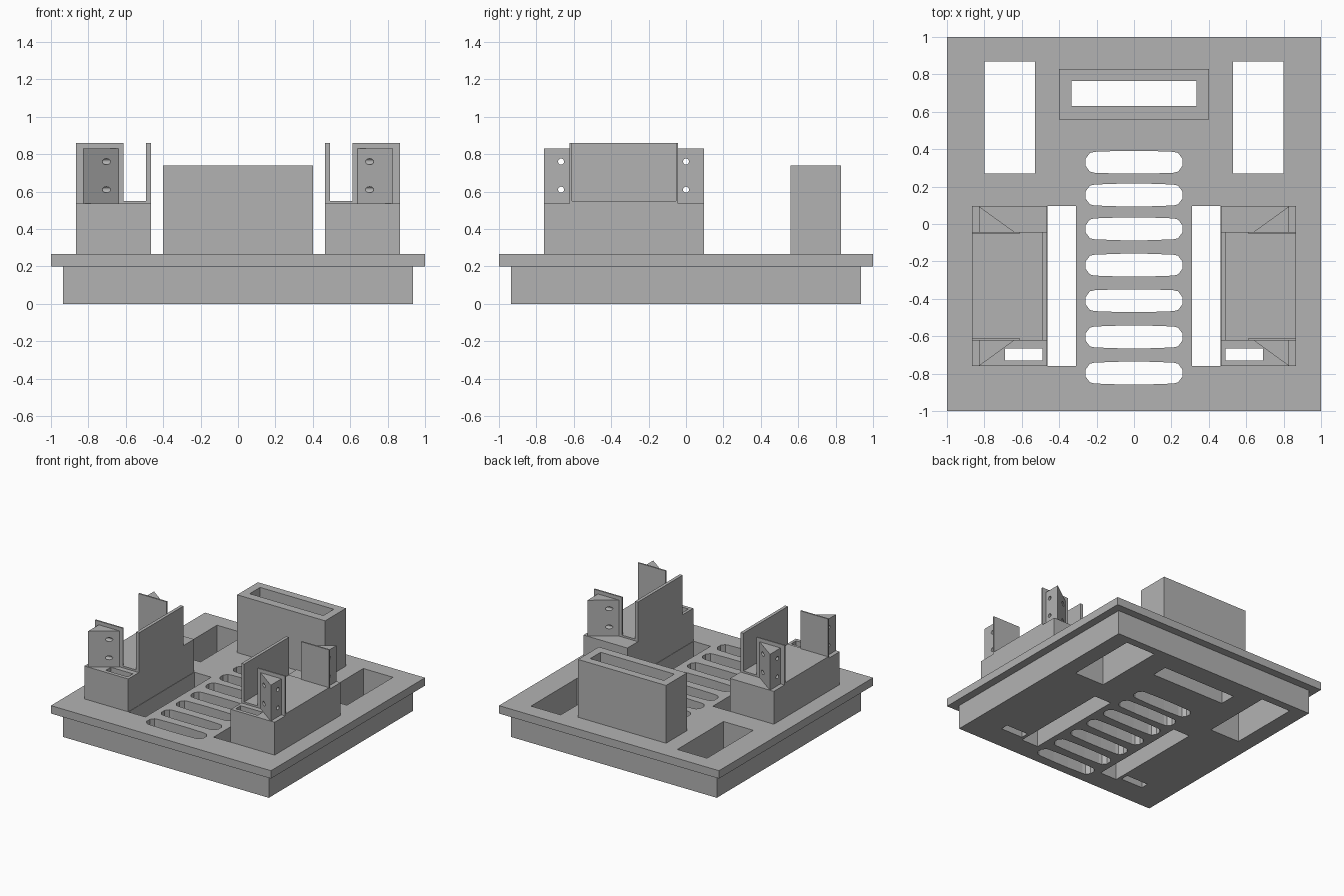
import bpy
import bmesh
from math import pi
from mathutils import Matrix

cube = bpy.data.objects.get("Cube")
if cube:
    bpy.data.objects.remove(cube, do_unlink=True)

GREY = (0.45, 0.45, 0.45, 1)
grey = bpy.data.materials.new("plain grey")
grey.use_nodes = True
grey.diffuse_color = GREY
grey.node_tree.nodes["Principled BSDF"].inputs["Base Color"].default_value = GREY


def finish(name, bm):
    bmesh.ops.recalc_face_normals(bm, faces=bm.faces)
    mesh = bpy.data.meshes.new(name)
    bm.to_mesh(mesh)
    bm.free()
    mesh.materials.append(grey)
    obj = bpy.data.objects.new(name, mesh)
    bpy.context.collection.objects.link(obj)
    return obj


def prisms(name, outlines, z0, z1):
    """Upright prisms, one for each outline, in a single object."""
    bm = bmesh.new()
    for outline in outlines:
        face = bm.faces.new([bm.verts.new((x, y, z0)) for x, y in outline])
        top = bmesh.ops.extrude_face_region(bm, geom=[face])["geom"]
        verts = [v for v in top if isinstance(v, bmesh.types.BMVert)]
        bmesh.ops.translate(bm, verts=verts, vec=(0, 0, z1 - z0))
    # extrusion of a lone face keeps it as the bottom cap
    return finish(name, bm)


def rect(x0, x1, y0, y1):
    return [(x0, y0), (x1, y0), (x1, y1), (x0, y1)]


def boolean(obj, other, operation):
    mod = obj.modifiers.new("boolean", "BOOLEAN")
    mod.operation = operation
    mod.solver = "EXACT"
    mod.object = other
    other.hide_render = True
    bpy.context.view_layer.objects.active = obj
    bpy.ops.object.modifier_apply(modifier=mod.name)
    bpy.data.objects.remove(other, do_unlink=True)


def slot(y):
    """Long vent outline with rounded ends."""
    quarter = [(0.258, 0.02), (0.236, 0.05), (0.21, 0.056), (0.07, 0.061)]
    right = [(x, -dy) for x, dy in reversed(quarter)] + quarter
    return [(x, y + dy) for x, dy in right] + [(-x, y + dy) for x, dy in reversed(right)]


# Stepped base with vents, windows and side slots
base = prisms("base_plate", [rect(-0.935, 0.935, -0.935, 0.935)], 0, 0.23)
flange = prisms("flange", [rect(-1, 1, -1, 1)], 0.2, 0.265)
boolean(base, flange, "UNION")

openings = [slot(y) for y in (0.33, 0.155, -0.026, -0.22, -0.41, -0.604, -0.797)]
openings.append(rect(-0.335, 0.335, 0.63, 0.765))
for s in (1, -1):
    openings += [
        rect(s * 0.53, s * 0.80, 0.27, 0.87),
        rect(s * 0.31, s * 0.463, -0.76, 0.095),
        rect(s * 0.49, s * 0.69, -0.73, -0.665),
    ]
boolean(base, prisms("base_openings", openings, -0.1, 0.4), "DIFFERENCE")

# Hollow box at the back
back_box = prisms("back_box", [rect(-0.4, 0.4, 0.56, 0.83)], 0.265, 0.74)
boolean(back_box, prisms("box_opening", [rect(-0.335, 0.335, 0.63, 0.765)], 0.1, 0.9),
        "DIFFERENCE")

# Holder on each side
for s, side in ((1, "left"), (-1, "right")):
    block = prisms(side + "_block", [rect(s * 0.466, s * 0.865, -0.76, 0.095)], 0.265, 0.535)
    hole = prisms("block_opening", [rect(s * 0.49, s * 0.69, -0.73, -0.665)], 0.1, 0.7)
    boolean(block, hole, "DIFFERENCE")
    prisms(side + "_pad", [rect(s * 0.466, s * 0.865, -0.622, -0.042)], 0.535, 0.55)
    prisms(side + "_inner_wall", [rect(s * 0.466, s * 0.492, -0.622, -0.042)], 0.55, 0.86)

    # Thin end plates, each braced by a drilled triangular post
    for end, y, outer, tip, hole_y in (("front", -0.622, 1, -0.76, -0.668),
                                       ("back", -0.042, -1, 0.095, 0.0)):
        prisms(f"{side}_{end}_plate",
               [rect(s * 0.612, s * 0.865, y, y + outer * 0.012)], 0.55, 0.86)
        post = prisms(f"{side}_{end}_post",
                      [[(s * 0.83, tip), (s * 0.64, y), (s * 0.83, y)]], 0.535, 0.83)
        bm = bmesh.new()
        for z in (0.61, 0.76):
            bmesh.ops.create_cone(
                bm, cap_ends=True, segments=24, radius1=0.016, radius2=0.016, depth=0.6,
                matrix=Matrix.Translation((s * 0.735, hole_y, z)) @ Matrix.Rotation(pi / 2, 4, "Y"))
        boolean(post, finish("post_holes", bm), "DIFFERENCE")
